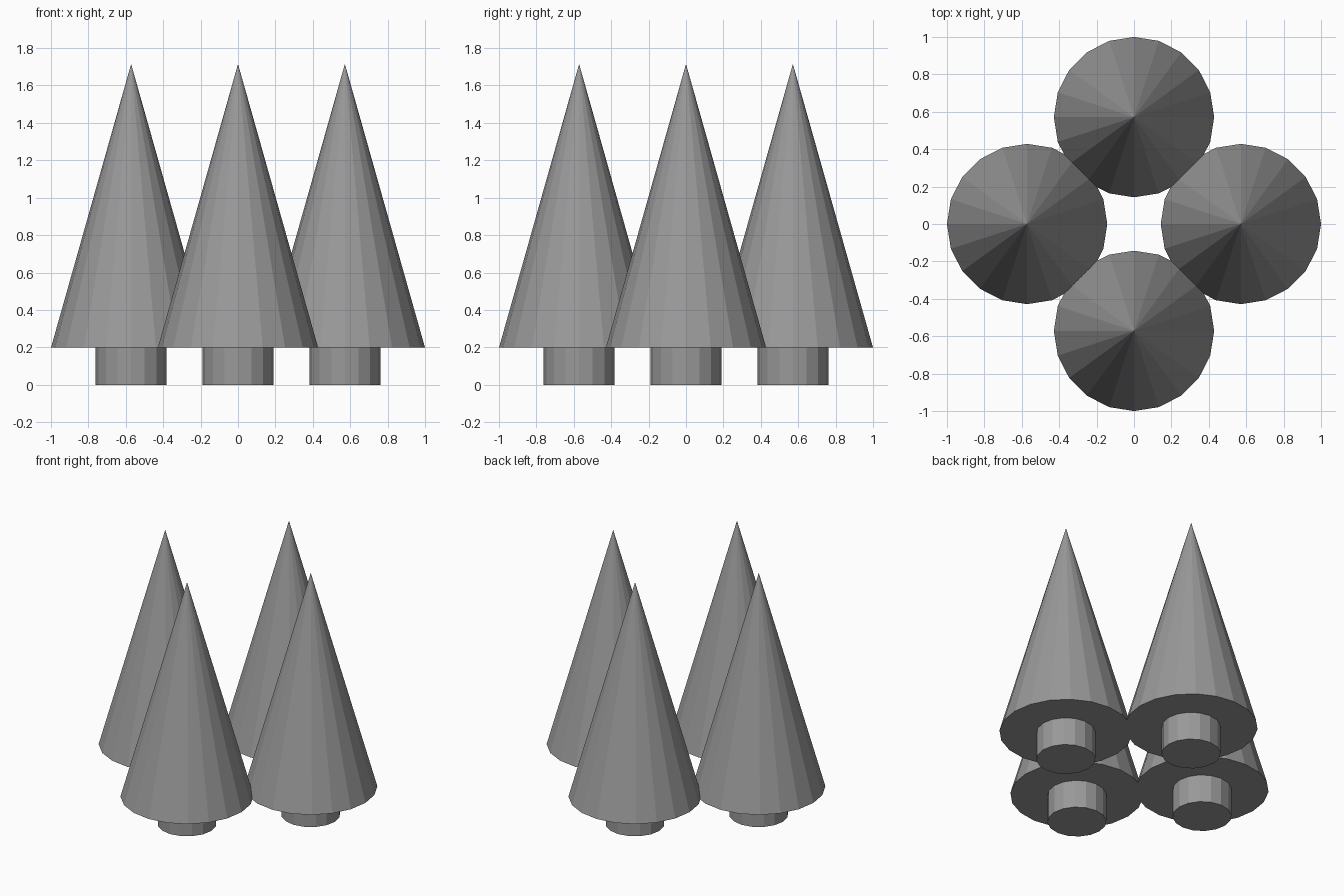
import bpy
from mathutils import Vector

cube = bpy.data.objects.get("Cube")
if cube:
    bpy.data.objects.remove(cube, do_unlink=True)

# Single flat grey
grey = bpy.data.materials.new("plain_grey")
grey.use_nodes = True
colour = (0.32, 0.32, 0.32, 1)
grey.diffuse_color = colour
grey.node_tree.nodes["Principled BSDF"].inputs["Base Color"].default_value = colour

SPACING = 4 / 7
TRUNK_TOP = 0.198
TREE_TOP = 1.715


def add_tapered(name, sides, r_bottom, r_top, z_low, z_high, spot):
    """Flat-shaded cone or cylinder standing between two heights."""
    bpy.ops.mesh.primitive_cone_add(
        vertices=sides, radius1=r_bottom, radius2=r_top, depth=z_high - z_low,
        location=(spot.x, spot.y, (z_low + z_high) / 2))
    obj = bpy.context.object
    obj.name = name
    obj.data.materials.append(grey)


# Four trees, one on each side of the centre
spots = {"front": (0, -1), "back": (0, 1), "left": (1, 0), "right": (-1, 0)}
for side, direction in spots.items():
    spot = Vector(direction) * SPACING
    add_tapered(side + "_trunk", 16, 0.19, 0.19, 0, TRUNK_TOP, spot)
    add_tapered(side + "_foliage", 20, 3 / 7, 0, TRUNK_TOP, TREE_TOP, spot)
